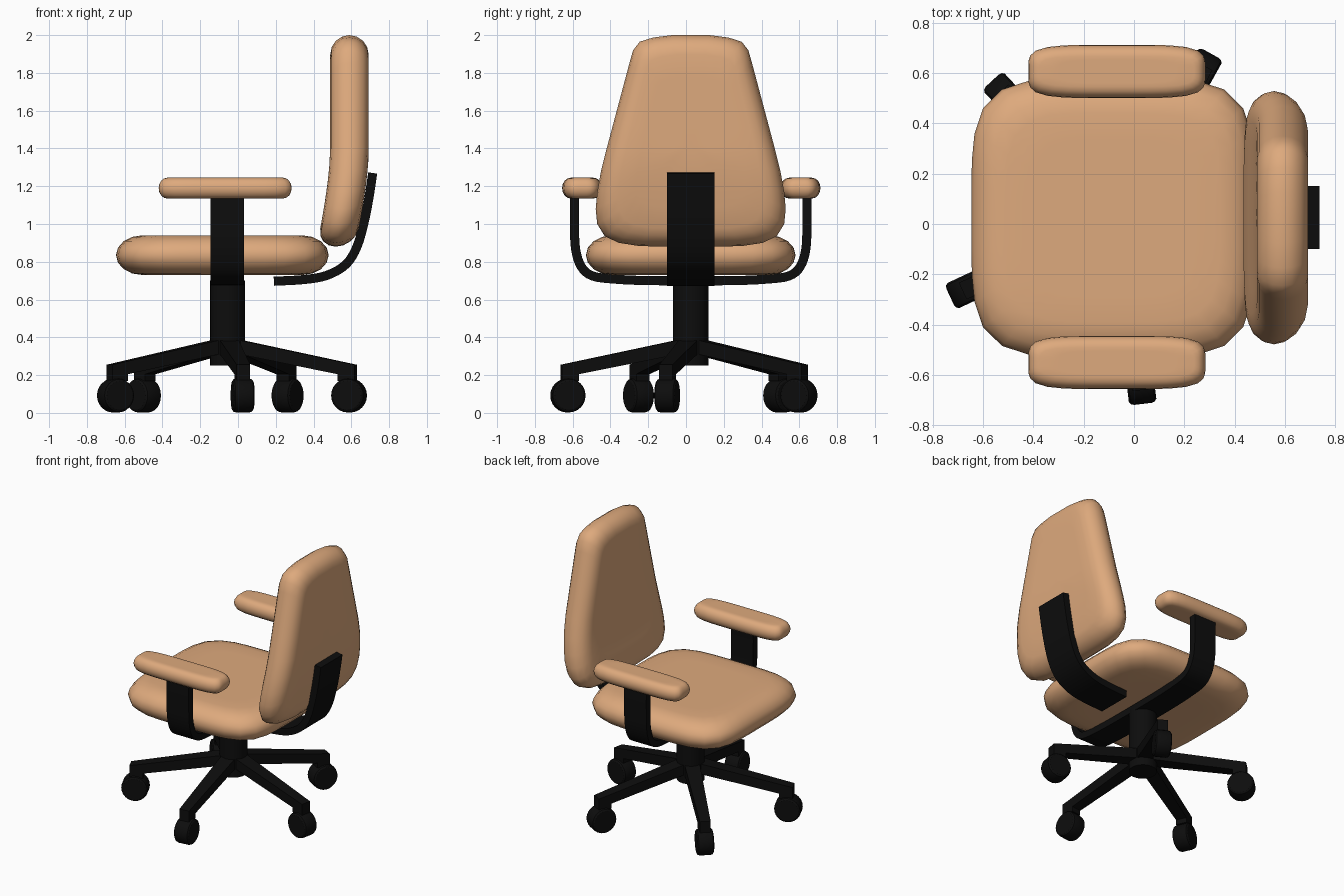
import bpy, bmesh, math
from mathutils import Vector

if "Cube" in bpy.data.objects:
    bpy.data.objects.remove(bpy.data.objects["Cube"])

CX, CY = -0.055, 0.025          # column axis; CY is also the mirror plane


def material(name, color):
    m = bpy.data.materials.new(name)
    m.diffuse_color = (*color, 1)
    m.use_nodes = True
    m.node_tree.nodes["Principled BSDF"].inputs["Base Color"].default_value = m.diffuse_color
    return m


TAN = material("tan upholstery", (0.73, 0.40, 0.205))
BLACK = material("black plastic", (0.004, 0.004, 0.004))


def finish(name, bm, mat, angle=35):
    bmesh.ops.recalc_face_normals(bm, faces=bm.faces[:])
    me = bpy.data.meshes.new(name)
    bm.to_mesh(me)
    bm.free()
    me.materials.append(mat)
    ob = bpy.data.objects.new(name, me)
    bpy.context.collection.objects.link(ob)
    bpy.ops.object.select_all(action='DESELECT')
    ob.select_set(True)
    bpy.context.view_layer.objects.active = ob
    bpy.ops.object.shade_smooth_by_angle(angle=math.radians(angle))
    return ob


def pillow(name, outline, half, thick, edge, place):
    """Rounded cushion: rings of the outline, shrunk towards both faces.
    outline is centred on 0, place(u, v, w) gives the 3D point."""
    bm = bmesh.new()
    steps = [(edge * (1 - math.cos(a)), math.sin(a)) for a in
             [math.radians(d) for d in (0, 22, 45, 67, 90)]]
    top = []
    for ins, h in steps:
        top.append((1 - ins / half[0], 1 - ins / half[1], h))
    su, sv, _ = top[-1]
    top += [(su * k, sv * k, 1) for k in (0.75, 0.5, 0.25)]
    layers = [(a, b, -h) for a, b, h in reversed(top[1:])] + top
    rings = [[bm.verts.new(place(u * a, v * b, h * thick)) for u, v in outline]
             for a, b, h in layers]
    n = len(outline)
    for r, s in zip(rings, rings[1:]):
        for i in range(n):
            j = (i + 1) % n
            bm.faces.new((r[i], r[j], s[j], s[i]))
    for r, w in ((rings[0], -thick), (rings[-1], thick)):
        c = bm.verts.new(place(0, 0, w))
        for i in range(n):
            bm.faces.new((r[i], r[(i + 1) % n], c))
    return finish(name, bm, TAN, 80)


def superellipse(a, b, n, count=40):
    pts = []
    for i in range(count):
        t = 2 * math.pi * (i + 0.5) / count
        c, s = math.cos(t), math.sin(t)
        r = (abs(c) ** n + abs(s) ** n) ** (-1 / n)
        pts.append((a * r * c, b * r * s))
    return pts


def smooth_path(pts, sub=4):
    """Catmull-Rom curve through 2D points."""
    p = [Vector(q) for q in pts]
    p = [2 * p[0] - p[1]] + p + [2 * p[-1] - p[-2]]
    out = []
    for i in range(1, len(p) - 2):
        a, b, c, d = p[i - 1:i + 3]
        for k in range(sub):
            t = k / sub
            out.append(0.5 * (2 * b + (c - a) * t + (2 * a - 5 * b + 4 * c - d) * t * t
                              + (3 * b - a - 3 * c + d) * t ** 3))
    return out + [p[-2]]


def band(name, path, thick, lo, hi, place):
    """Flat strap following a 2D path, extruded from lo to hi."""
    bm = bmesh.new()
    rings = []
    for i, p in enumerate(path):
        d = (path[min(i + 1, len(path) - 1)] - path[max(i - 1, 0)]).normalized()
        off = Vector((-d.y, d.x)) * thick / 2
        rings.append([bm.verts.new(place(q.x, q.y, w)) for q, w in
                      ((p + off, lo), (p + off, hi), (p - off, hi), (p - off, lo))])
    for r, s in zip(rings, rings[1:]):
        for i in range(4):
            j = (i + 1) % 4
            bm.faces.new((r[i], r[j], s[j], s[i]))
    bm.faces.new(rings[0])
    bm.faces.new(rings[-1])
    return finish(name, bm, BLACK)


# Seat cushion
pillow("seat", superellipse(0.563, 0.555, 4.6), (0.563, 0.555), 0.105, 0.14,
       lambda u, v, w: (-0.083 + u, CY + v, 0.835 + w))

# Armrest pads
for side, label in ((-1, "right"), (1, "left")):
    pillow("armrest_" + label, superellipse(0.352, 0.106, 4.5), (0.352, 0.106), 0.055, 0.045,
           lambda u, v, w: (-0.068 + u, CY + 0.003 + side * 0.578 + v, 1.19 + w))

# Backrest: tapered outline, lower part bent forward
half_outline = [(0.10, 2.0), (0.20, 1.987), (0.27, 1.965), (0.305, 1.92), (0.325, 1.85),
                (0.365, 1.70), (0.405, 1.55), (0.445, 1.40), (0.475, 1.28), (0.495, 1.17),
                (0.503, 1.08), (0.495, 1.00), (0.455, 0.935), (0.38, 0.90), (0.27, 0.883),
                (0.10, 0.88)]
outline = [(y, z - 1.42) for y, z in half_outline]
outline += [(-y, z) for y, z in reversed(outline)]


def place_back(u, v, w):
    z = 1.42 + v
    bend = max(0, 1.38 - z) / 0.45
    return (0.59 + w - 0.062 * bend ** 1.5, CY + u, z)


pillow("backrest", outline, (0.42, 0.56), 0.102, 0.10, place_back)

# U-shaped strap carrying the armrests
side_path = [(0.615, 1.15), (0.615, 1.0), (0.61, 0.87), (0.58, 0.775), (0.52, 0.725),
             (0.40, 0.708), (0.2, 0.70)]
u_path = side_path + [(-y, z) for y, z in reversed(side_path)]
band("armrest_support", smooth_path(u_path), 0.048, -0.145, 0.033,
     lambda a, b, w: (w, CY + a, b))

# Curved strap carrying the backrest
back_path = [(0.19, 0.697), (0.35, 0.706), (0.47, 0.728), (0.57, 0.785), (0.63, 0.88),
             (0.67, 1.02), (0.695, 1.15), (0.713, 1.27)]
band("backrest_support", smooth_path(back_path), 0.048, CY - 0.125, CY + 0.125,
     lambda a, b, w: (a, w, b))

# Central column
bm = bmesh.new()
bmesh.ops.create_cone(bm, cap_ends=True, segments=24, radius1=0.093, radius2=0.093, depth=0.45)
bmesh.ops.translate(bm, verts=bm.verts[:], vec=(CX, CY, 0.475))
finish("column", bm, BLACK)

# Five star legs with casters
leg_profile = [(0, 0.40), (0.69, 0.255), (0.69, 0.17), (0.60, 0.17), (0.60, 0.205), (0, 0.325)]
for k in range(5):
    ang = math.radians(61 + 72 * k)
    ca, sa = math.cos(ang), math.sin(ang)

    def radial(r, t, z):
        return (CX + r * ca - t * sa, CY + r * sa + t * ca, z)

    bm = bmesh.new()
    sides = [[bm.verts.new(radial(r, s * (0.052 - 0.016 * r / 0.69), z)) for r, z in leg_profile]
             for s in (-1, 1)]
    n = len(leg_profile)
    for i in range(n):
        j = (i + 1) % n
        bm.faces.new((sides[0][i], sides[0][j], sides[1][j], sides[1][i]))
    bm.faces.new(sides[0])
    bm.faces.new(sides[1])
    finish(f"base_leg_{k + 1}", bm, BLACK)

    # caster: rounded wheel rolling outwards
    bm = bmesh.new()
    wheel = [(0.0, -0.055), (0.076, -0.055), (0.086, -0.048), (0.09, -0.035),
             (0.09, 0.035), (0.086, 0.048), (0.076, 0.055), (0.0, 0.055)]
    rings = []
    for rad, t in wheel[1:-1]:
        rings.append([bm.verts.new(radial(0.655 + rad * math.cos(a), t, 0.092 + rad * math.sin(a)))
                      for a in [2 * math.pi * i / 24 for i in range(24)]])
    for r, s in zip(rings, rings[1:]):
        for i in range(24):
            j = (i + 1) % 24
            bm.faces.new((r[i], r[j], s[j], s[i]))
    bm.faces.new(rings[0])
    bm.faces.new(rings[-1])
    finish(f"caster_{k + 1}", bm, BLACK)
